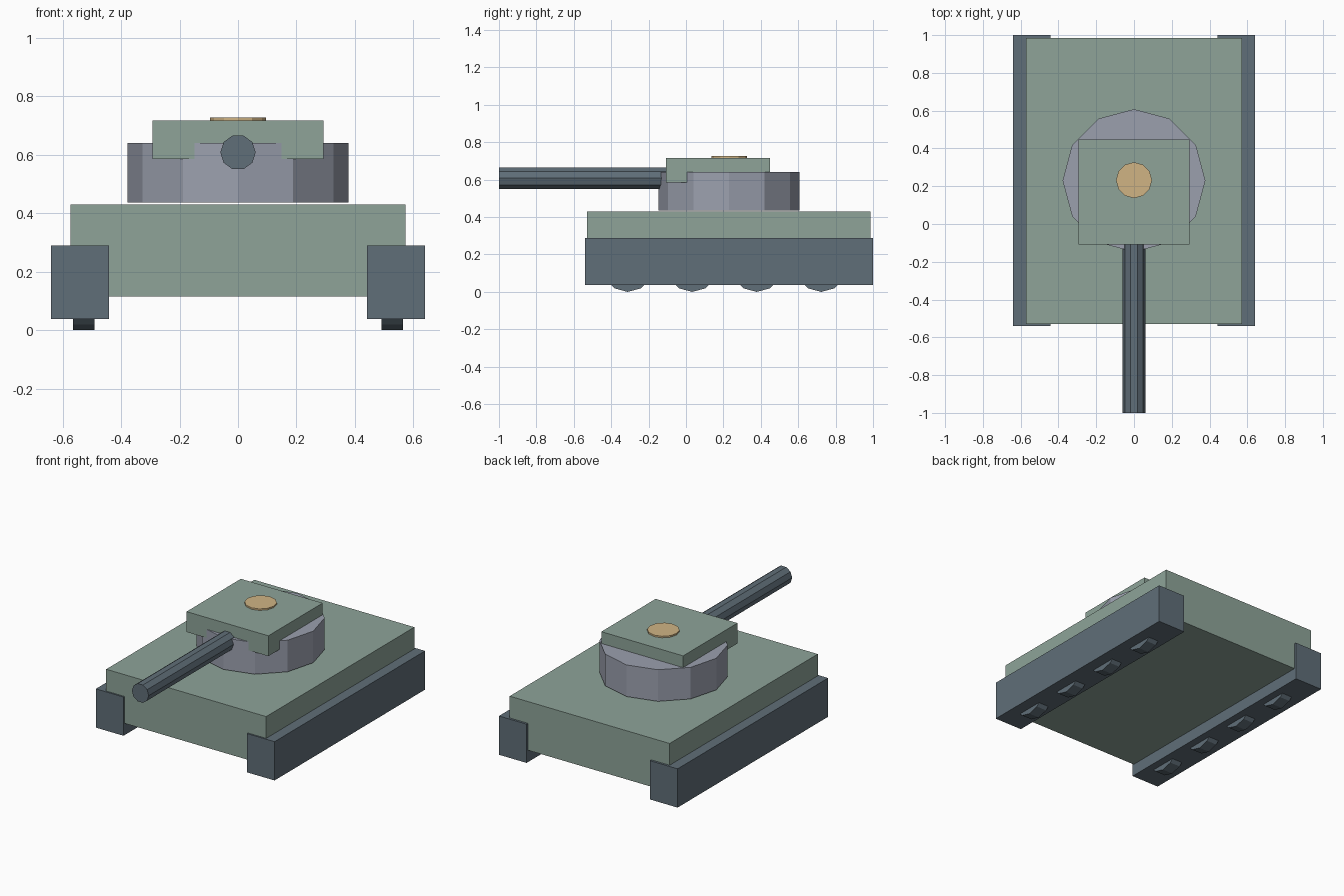
import bpy, math
from mathutils import Matrix

if "Cube" in bpy.data.objects:
    bpy.data.objects.remove(bpy.data.objects["Cube"])

def material(name, srgb):
    m = bpy.data.materials.new(name)
    lin = [((c / 255 + 0.055) / 1.055) ** 2.4 for c in srgb]
    m.diffuse_color = (*lin, 1)
    m.use_nodes = True
    m.node_tree.nodes["Principled BSDF"].inputs["Base Color"].default_value = m.diffuse_color
    return m

green = material("sage green", (142, 164, 153))
slate = material("dark slate", (96, 110, 120))
grey = material("cool grey", (155, 160, 174))
tan = material("hatch tan", (208, 180, 132))

def box(name, x, y, z, mat):
    """Box from (min, max) ranges."""
    bpy.ops.mesh.primitive_cube_add(size=1)
    o = bpy.context.object
    o.name = name
    o.data.transform(Matrix.Translation([(a + b) / 2 for a, b in (x, y, z)])
                     @ Matrix.Diagonal([b - a for a, b in (x, y, z)] + [1]))
    o.data.materials.append(mat)
    return o

def prism(name, sides, radius, depth, centre, mat, axis='Z', turn=0):
    """Flat-sided cylinder along an axis, spun by turn degrees."""
    bpy.ops.mesh.primitive_cylinder_add(vertices=sides, radius=radius, depth=depth)
    o = bpy.context.object
    o.name = name
    aim = {'Z': Matrix.Identity(4),
           'X': Matrix.Rotation(math.pi / 2, 4, 'Y'),
           'Y': Matrix.Rotation(math.pi / 2, 4, 'X')}[axis]
    o.data.transform(Matrix.Translation(centre) @ aim
                     @ Matrix.Rotation(math.radians(turn), 4, 'Z'))
    o.data.materials.append(mat)
    return o

# Hull
box("hull", (-0.573, 0.573), (-0.53, 0.986), (0.115, 0.43), green)

# Tracks with road wheels peeking out below
for side, s in (("left", -1), ("right", 1)):
    box(f"{side}_track", sorted((s * 0.442, s * 0.64)), (-0.54, 1.0), (0.038, 0.289), slate)
    for i in range(4):
        prism(f"{side}_wheel_{i + 1}", 12, 0.14, 0.073,
              (s * 0.528, -0.312 + i * 0.345, 0.14), slate, 'X')

# Turret ring, square roof block and hatch
prism("turret_ring", 12, 0.378, 0.205, (0, 0.23, 0.5385), grey)
box("turret_roof", (-0.293, 0.293), (-0.108, 0.448), (0.585, 0.717), green)
prism("hatch", 12, 0.095, 0.03, (0, 0.232, 0.712), tan)

# Gun barrel
prism("gun_barrel", 10, 0.0605, 0.95, (0, -0.525, 0.608), slate, 'Y', 18)
